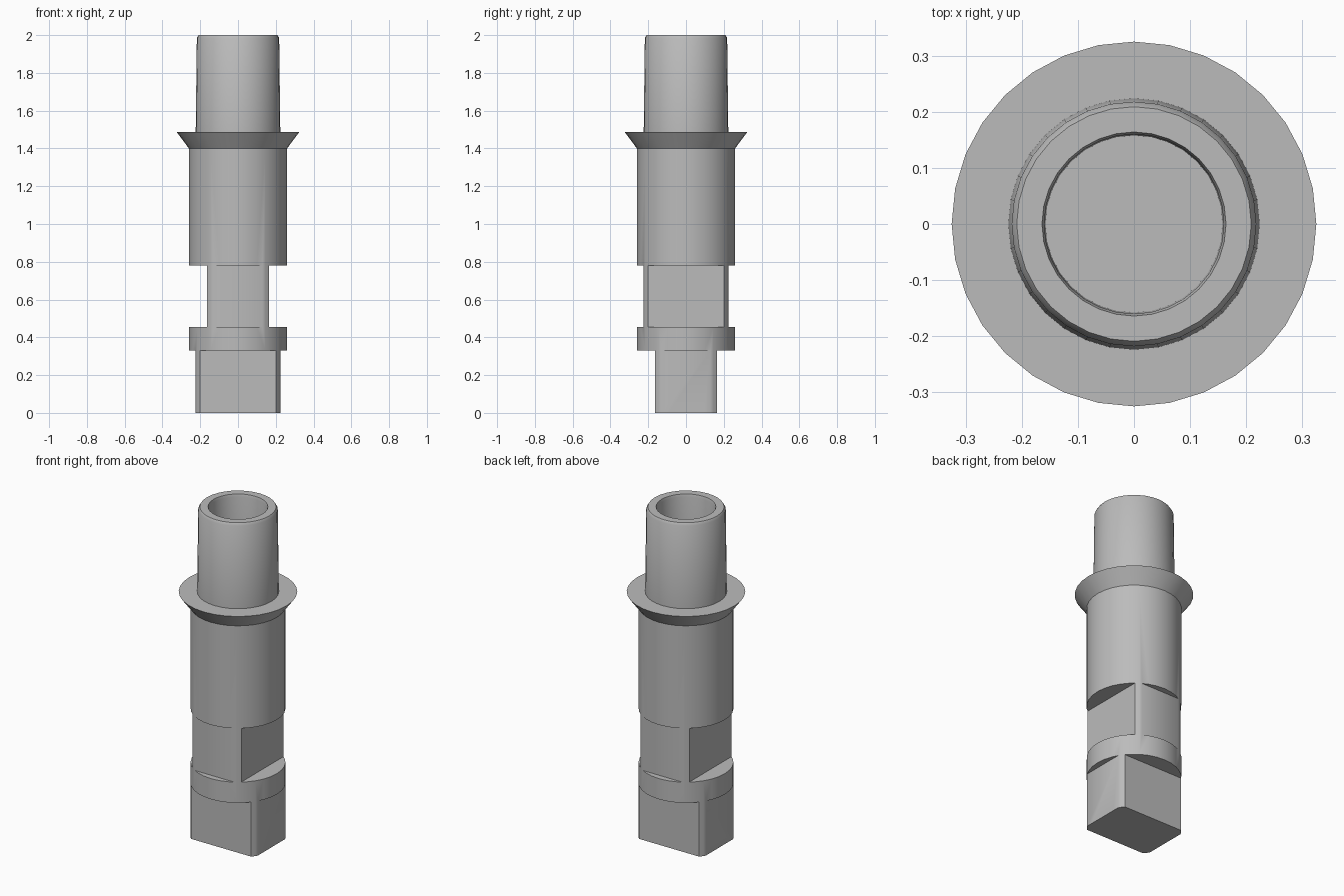
import bpy
import bmesh
import math
from mathutils import Matrix, Vector

cube = bpy.data.objects.get("Cube")
if cube:
    bpy.data.objects.remove(cube, do_unlink=True)

# One plain metal colour
metal = bpy.data.materials.new("grey metal")
metal.use_nodes = True
GREY = (0.5, 0.5, 0.5, 1)
metal.diffuse_color = GREY
metal.node_tree.nodes["Principled BSDF"].inputs["Base Color"].default_value = GREY


def add_object(name, bm):
    bmesh.ops.recalc_face_normals(bm, faces=bm.faces)
    mesh = bpy.data.meshes.new(name)
    bm.to_mesh(mesh)
    bm.free()
    mesh.materials.append(metal)
    obj = bpy.data.objects.new(name, mesh)
    bpy.context.collection.objects.link(obj)
    return obj


def lathe(name, profile, steps=32):
    """Turn a list of (radius, height) points around the z axis."""
    bm = bmesh.new()
    verts = [bm.verts.new((r, 0, z)) for r, z in profile]
    edges = [bm.edges.new(pair) for pair in zip(verts, verts[1:])]
    bmesh.ops.spin(bm, geom=verts + edges, cent=(0, 0, 0), axis=(0, 0, 1),
                   angle=math.tau, steps=steps)
    bmesh.ops.remove_doubles(bm, verts=bm.verts, dist=0.0001)
    return add_object(name, bm)


def activate(obj):
    bpy.ops.object.select_all(action="DESELECT")
    obj.select_set(True)
    bpy.context.view_layer.objects.active = obj


def smooth(obj):
    activate(obj)
    bpy.ops.object.shade_smooth_by_angle(angle=math.radians(35))


def mill_flat(obj, direction, distance, bottom, top):
    """Cut a flat facing the direction, at a distance from the axis."""
    d = Vector(direction)
    depth = 0.3
    centre = d * (distance + depth / 2) + Vector((0, 0, (bottom + top) / 2))
    size = (depth, 1, top - bottom) if d.x else (1, depth, top - bottom)
    bm = bmesh.new()
    bmesh.ops.create_cube(bm, size=1, matrix=Matrix.Translation(centre) @ Matrix.Diagonal((*size, 1)))
    cutter = add_object("flat_cutter", bm)
    cutter.hide_render = True
    activate(obj)
    cut = obj.modifiers.new("flat", "BOOLEAN")
    cut.operation = "DIFFERENCE"
    cut.solver = "EXACT"
    cut.object = cutter
    bpy.ops.object.modifier_apply(modifier=cut.name)
    bpy.data.objects.remove(cutter, do_unlink=True)


# Round shaft, with flats milled for the neck and the drive end
shaft = lathe("shaft", [(0, 0), (0.26, 0), (0.26, 1.4), (0, 1.4)])
NARROW, WIDE = 0.163, 0.224
for side in (-1, 1):
    mill_flat(shaft, (side, 0, 0), NARROW, 0.455, 0.78)
    mill_flat(shaft, (0, side, 0), WIDE, 0.455, 0.78)
    mill_flat(shaft, (0, side, 0), NARROW, -0.1, 0.33)
    mill_flat(shaft, (side, 0, 0), WIDE, -0.1, 0.33)
smooth(shaft)

# Flared flange on top of the shaft
smooth(lathe("flange", [(0.26, 1.4), (0.325, 1.487), (0.222, 1.487)]))

# Slightly tapered tube with a chamfered rim and a blind bore
smooth(lathe("socket_tube", [(0.224, 1.487), (0.218, 1.985), (0.209, 2.0), (0.164, 2.0),
                             (0.16, 1.985), (0.158, 1.45), (0, 1.45)]))
